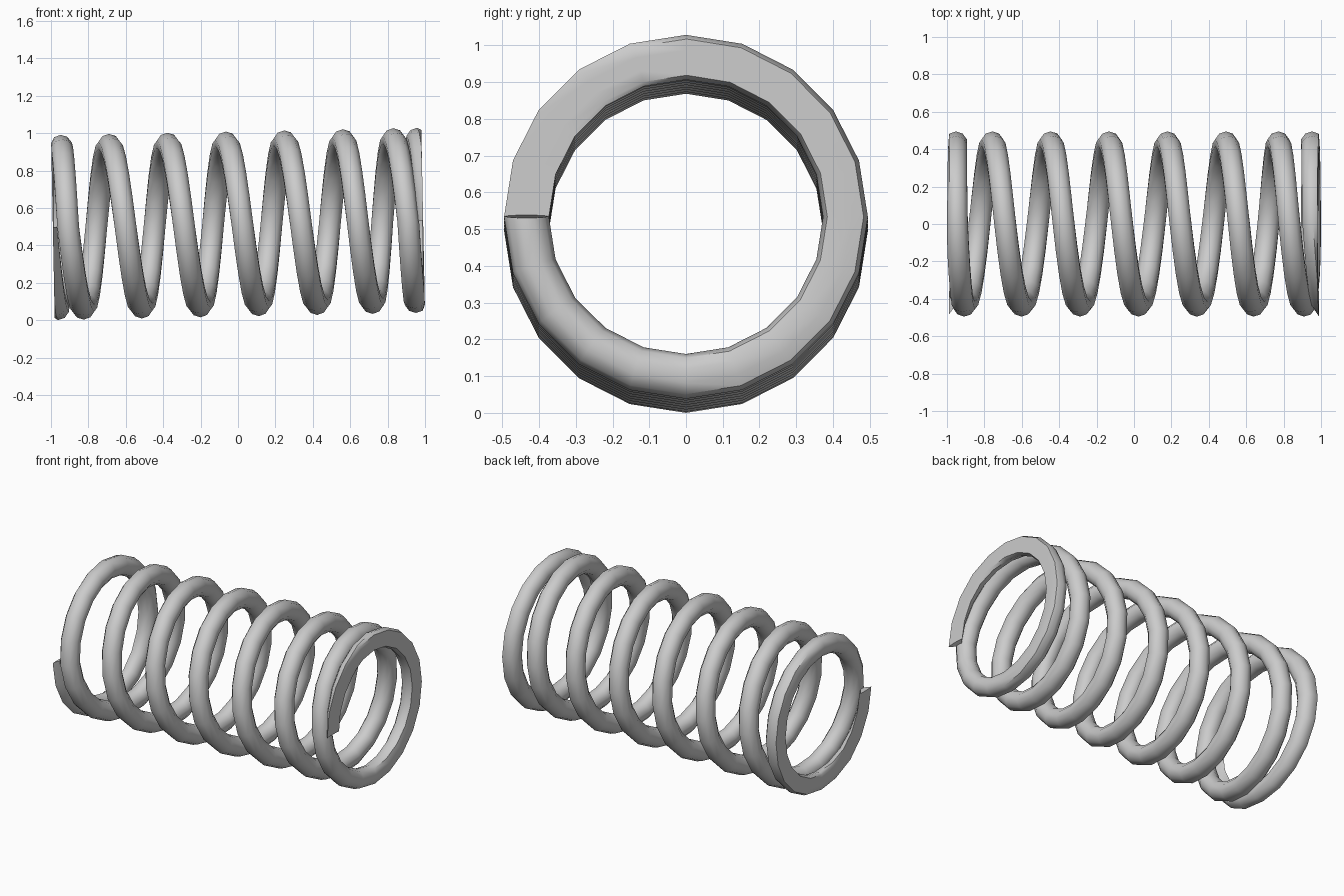
import bpy, bmesh, math
from mathutils import Matrix, Vector

if "Cube" in bpy.data.objects:
    bpy.data.objects.remove(bpy.data.objects["Cube"])

COIL_R, WIRE_R = 0.434, 0.061
SIDES, STEPS = 10, 20          # wire sides, segments per turn
GROUND = 0.99                  # ends are ground flat here

# (turn count, position along axis): closed ends, even pitch between
KNOTS = [(0.25, -1.025), (0.5, -0.972), (0.75, -0.952), (1.0, -0.938),
         (1.25, -0.908), (1.5, -0.835), (2.0, -0.68), (6.0, 0.57),
         (6.5, 0.71), (6.75, 0.772), (7.0, 0.84), (7.25, 0.91),
         (7.5, 0.942), (7.75, 0.952), (8.0, 0.968), (8.25, 1.018)]


def axial(t):
    for (a, xa), (b, xb) in zip(KNOTS, KNOTS[1:]):
        if t <= b:
            break
    return xa + (xb - xa) * (t - a) / (b - a)


def centre(t):
    a = t * 2 * math.pi
    return Vector((axial(t), -COIL_R * math.sin(a), COIL_R * math.cos(a)))


# Wire swept along the coil
bm = bmesh.new()
rings = []
for i in range(8 * STEPS + 1):
    t = 0.25 + i / STEPS
    c = centre(t)
    radial = Vector((0, c.y, c.z)).normalized()
    tangent = (centre(t + 0.02) - centre(t - 0.02)).normalized()
    side = tangent.cross(radial).normalized()
    ring = []
    for k in range(SIDES):
        a = 2 * math.pi * k / SIDES
        p = c + WIRE_R * (math.cos(a) * radial + math.sin(a) * side)
        p.x = max(-GROUND, min(GROUND, p.x))      # ground flat end
        ring.append(bm.verts.new(p))
    rings.append(ring)
for r0, r1 in zip(rings, rings[1:]):
    for k in range(SIDES):
        n = (k + 1) % SIDES
        bm.faces.new((r0[k], r0[n], r1[n], r1[k]))
bm.faces.new(rings[0])
bm.faces.new(rings[-1])
bmesh.ops.recalc_face_normals(bm, faces=bm.faces)

# Slight tilt, standing on the ground
bm.transform(Matrix.Rotation(-0.02, 4, 'Y'))
low = min(v.co.z for v in bm.verts)
bmesh.ops.translate(bm, verts=bm.verts, vec=(0, 0, -low))

mesh = bpy.data.meshes.new("coil_spring")
bm.to_mesh(mesh)
bm.free()
spring = bpy.data.objects.new("coil_spring", mesh)
bpy.context.collection.objects.link(spring)
bpy.context.view_layer.objects.active = spring
spring.select_set(True)
bpy.ops.object.shade_smooth_by_angle(angle=math.radians(50))
